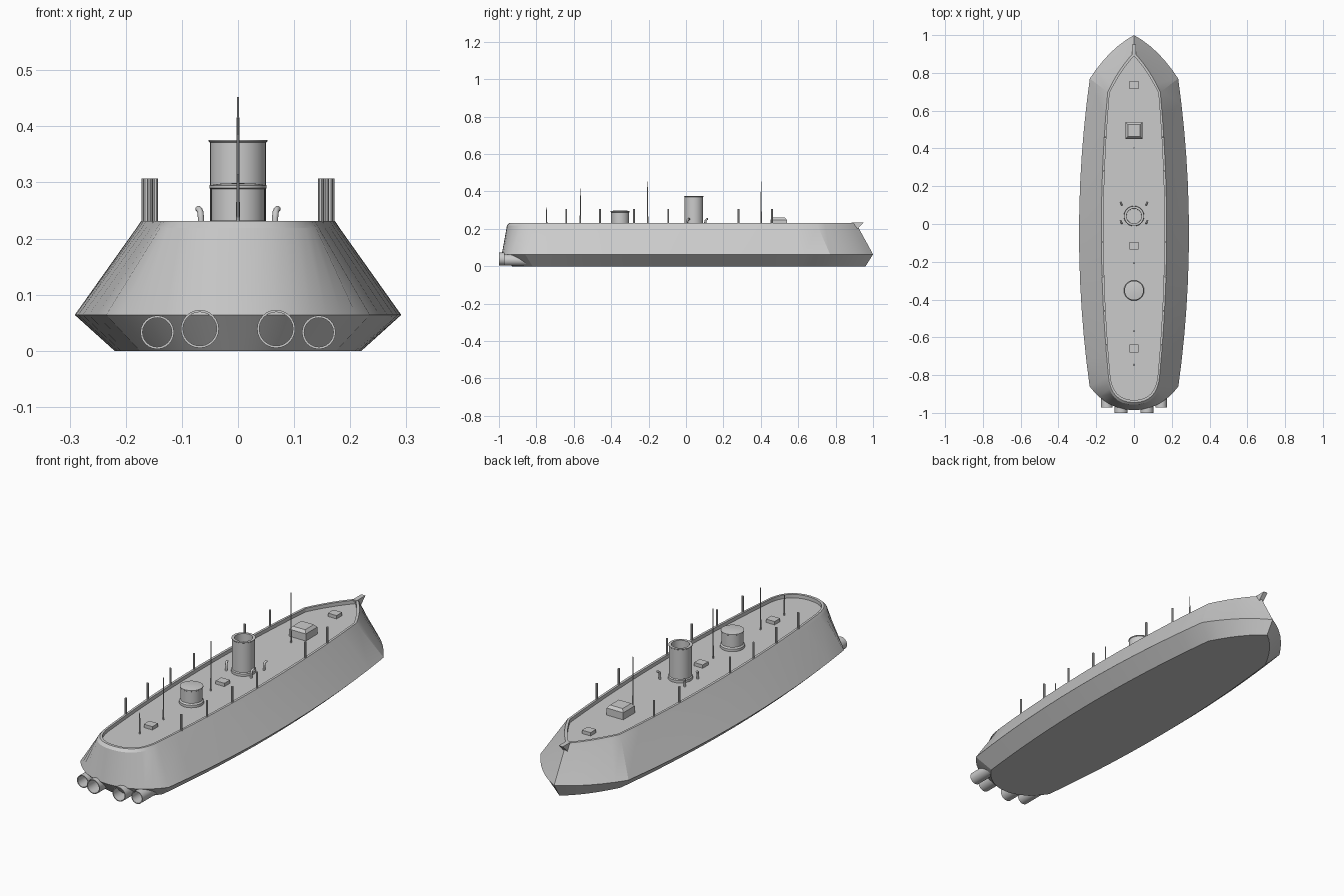
import bpy, bmesh, math
from mathutils import Vector

if "Cube" in bpy.data.objects:
    bpy.data.objects.remove(bpy.data.objects["Cube"])

DECK, RIM = 0.214, 0.231


def finish(name, bm, smooth=True, angle=30):
    bmesh.ops.remove_doubles(bm, verts=bm.verts, dist=1e-5)
    bmesh.ops.recalc_face_normals(bm, faces=bm.faces)
    me = bpy.data.meshes.new(name)
    bm.to_mesh(me)
    bm.free()
    ob = bpy.data.objects.new(name, me)
    bpy.context.collection.objects.link(ob)
    if smooth:
        bpy.ops.object.select_all(action='DESELECT')
        ob.select_set(True)
        bpy.context.view_layer.objects.active = ob
        bpy.ops.object.shade_smooth_by_angle(angle=math.radians(angle))
    return ob


def bez(a, c, b, n):
    a, c, b = Vector(a), Vector(c), Vector(b)
    return [a * (1-t)**2 + c * 2*t*(1-t) + b * t*t for t in (i / n for i in range(n + 1))]


def outline(z, mid, stern, stern_c, tail, bow, bow_c, tip):
    """Closed plan outline at height z: rounded stern, bulging side, pointed bow."""
    ym = (stern[1] + bow[1]) / 2
    ctrl = (2 * mid - (stern[0] + bow[0]) / 2, ym)
    half = bez((0, tail), stern_c, stern, 8)[:-1]
    half += bez(stern, ctrl, bow, 12)[:-1]
    half += bez(bow, bow_c, (0, tip), 6)
    left = [Vector((-p.x, p.y)) for p in reversed(half[1:-1])]
    return [(p.x, p.y, z) for p in half + left]


def loft(bm, rings, caps=(True, True)):
    loops = [[bm.verts.new(p) for p in r] for r in rings]
    n = len(loops[0])
    for a, b in zip(loops, loops[1:]):
        for i in range(n):
            bm.faces.new((a[i], a[(i+1) % n], b[(i+1) % n], b[i]))
    if caps[0]:
        bm.faces.new(loops[0][::-1])
    if caps[1]:
        bm.faces.new(loops[-1])


def lathe(name, profile, loc, axis='Z', seg=32, closed=False):
    """Revolve (radius, height) points round Z, or round Y when axis is 'Y'."""
    rings = []
    for r, h in profile + (profile[:1] if closed else []):
        ring = []
        for i in range(seg):
            t = 2 * math.pi * i / seg
            c, s = r * math.cos(t), r * math.sin(t)
            p = (c, s, h) if axis == 'Z' else (c, h, s)
            ring.append(Vector(loc) + Vector(p))
        rings.append(ring)
    bm = bmesh.new()
    loft(bm, rings, (not closed, not closed))
    return finish(name, bm)


def frustum(name, y, z0, z1, base, top):
    def sq(h, z):
        return [(-h, y - h, z), (h, y - h, z), (h, y + h, z), (-h, y + h, z)]
    bm = bmesh.new()
    mid = z0 + (z1 - z0) * 0.72
    loft(bm, [sq(base, z0), sq(base, mid), sq(top, z1)])
    return finish(name, bm, False)


# Hull with knuckle, bulwark rim and sunken deck
bm = bmesh.new()
loft(bm, [
    outline(0, .220, (.175, -.82), (.10, -.93), -.93, (.172, .74), (.095, .89), .96),
    outline(.064, .291, (.235, -.86), (.14, -.985), -.985, (.234, .77), (.13, .93), 1.0),
    outline(.219, .181, (.144, -.81), (.132, -.957), -.957, (.146, .703), (.085, .83), .915),
    outline(RIM, .173, (.136, -.80), (.125, -.945), -.945, (.139, .70), (.08, .825), .908),
    outline(RIM, .161, (.126, -.797), (.116, -.932), -.932, (.129, .695), (.072, .81), .89),
    outline(DECK, .161, (.126, -.797), (.116, -.932), -.932, (.129, .695), (.072, .81), .89),
])
finish("hull", bm, True, 20)

# Hollow funnel
lathe("funnel", [(.054, DECK), (.054, DECK + .012), (.050, DECK + .016), (.050, .371),
                 (.0525, .373), (.0525, .376), (.040, .376), (.039, DECK + .01)], (0, .042, 0))

# Round pilot house with base ring and cap
lathe("pilot_house", [(.054, DECK), (.054, DECK + .012), (.048, DECK + .018), (.048, .288),
                      (.051, .290), (.051, .295), (.030, .298), (.001, .299)], (0, -.352, 0))

# Cabin box and deck hatches
frustum("cabin_box", .495, DECK, .261, .044, .033)
for y in (.735, -.115, -.66):
    bm = bmesh.new()
    bmesh.ops.create_cube(bm, size=1)
    for v in bm.verts:
        v.co = (v.co.x * .046, y + v.co.y * .042, DECK + (v.co.z + .5) * .016)
    finish("deck_hatch", bm, False)

# Centreline masts
for y, top in ((-.745, .315), (-.565, .415), (-.205, .452), (.402, .452)):
    lathe("mast", [(.0035, DECK), (.002, top)], (0, y, 0), seg=8)

# Stanchions along the rim
for y in (-.64, -.46, -.278, -.095, .28, .46):
    x = .167 - .032 * ((y + .05) / .75) ** 2
    for s in (-1, 1):
        lathe("stanchion", [(.005, DECK), (.005, .307)], (s * x, y, 0), seg=10)

# Bent ventilator cowls
for y in (.005, .103):
    for s in (-1, 1):
        cu = bpy.data.curves.new("vent_path", 'CURVE')
        cu.dimensions = '3D'
        cu.bevel_depth = .0055
        cu.bevel_resolution = 2
        cu.use_fill_caps = True
        pts = [(0, 0, DECK), (0, 0, .236), (.001, .003, .247), (.003, .008, .252), (.005, .014, .253)]
        sp = cu.splines.new('POLY')
        sp.points.add(len(pts) - 1)
        for p, (px, py, pz) in zip(sp.points, pts):
            p.co = (s * (.066 + px), y + py, pz, 1)
        ob = bpy.data.objects.new("ventilator", cu)
        bpy.context.collection.objects.link(ob)

# Wedge bracket on the bow
bm = bmesh.new()
side = [(.885, .224), (.885, .233), (.95, .233), (.912, .195)]
loft(bm, [[(x, y, z) for y, z in side] for x in (-.011, .011)])
finish("bow_bracket", bm, False)

# Open drive tubes at the stern
for x, z, r, end in ((.068, .039, .034, -1.0), (.144, .033, .030, -.972)):
    for s in (-1, 1):
        lathe("drive_tube", [(r, -.84), (r, end), (r - .004, end), (r - .004, -.84)],
              (s * x, 0, z), axis='Y', seg=24, closed=True)
